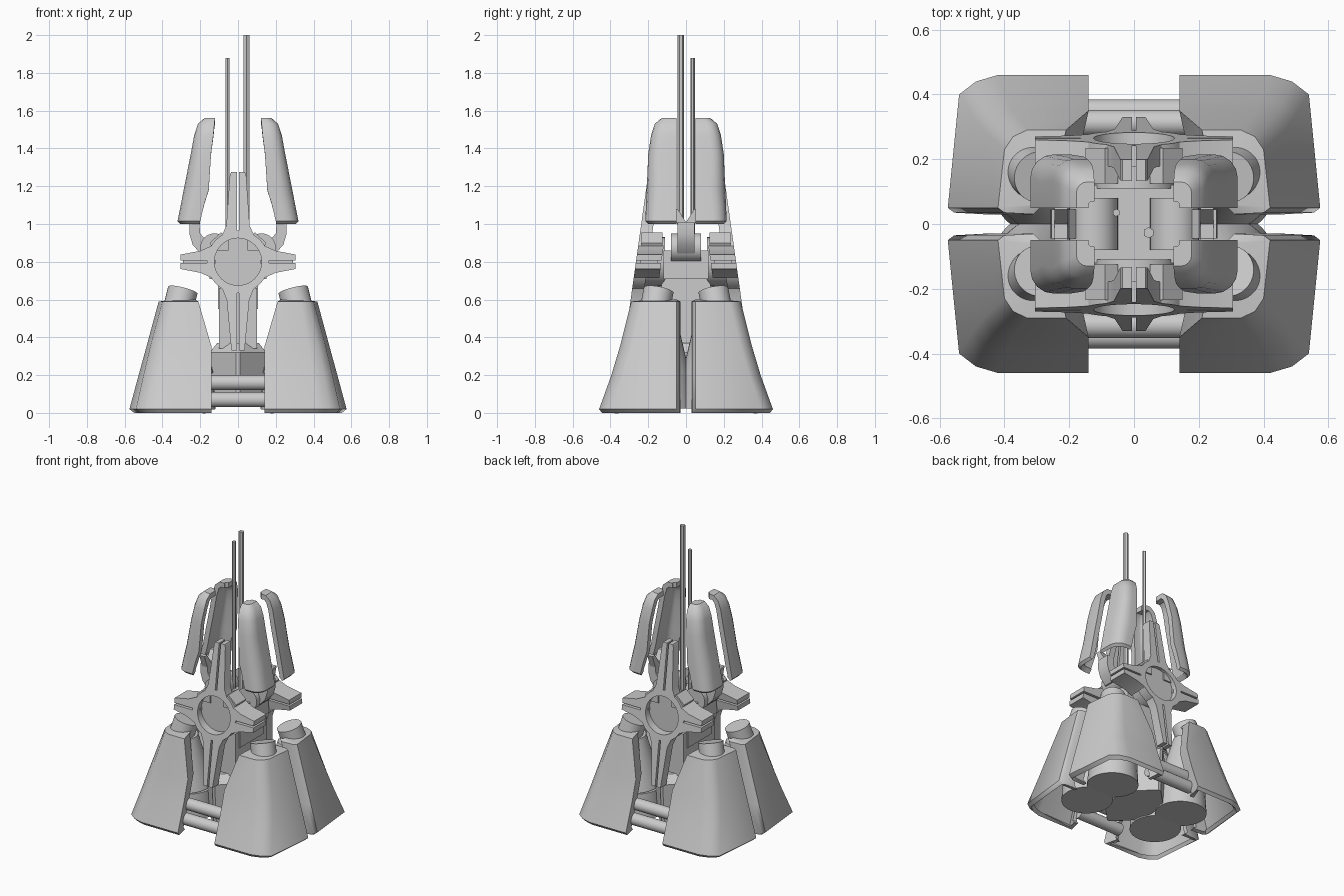
import bpy, bmesh, math
from mathutils import Vector

if "Cube" in bpy.data.objects:
    bpy.data.objects.remove(bpy.data.objects["Cube"])


def finish(name, bm, mirror=(False, False), thick=0, recalc=True, smooth=25):
    if recalc:
        bmesh.ops.recalc_face_normals(bm, faces=bm.faces[:])
    me = bpy.data.meshes.new(name)
    bm.to_mesh(me)
    bm.free()
    ob = bpy.data.objects.new(name, me)
    bpy.context.collection.objects.link(ob)
    if thick:
        m = ob.modifiers.new("thickness", 'SOLIDIFY')
        m.thickness, m.offset, m.use_even_offset = thick, -1, False
    if any(mirror):
        m = ob.modifiers.new("mirror", 'MIRROR')
        m.use_axis = (mirror[0], mirror[1], False)
        m.use_mirror_merge = False
    bpy.ops.object.select_all(action='DESELECT')
    ob.select_set(True)
    bpy.context.view_layer.objects.active = ob
    bpy.ops.object.convert(target='MESH')
    bpy.ops.object.shade_smooth_by_angle(angle=math.radians(smooth))
    return ob


def loft(name, rows, closed=False, **kw):
    """Skin rows of points; closed rows are capped into a solid."""
    bm = bmesh.new()
    vs = [[bm.verts.new(p) for p in r] for r in rows]
    n = len(rows[0])
    for a, b in zip(vs, vs[1:]):
        for i in range(n if closed else n - 1):
            j = (i + 1) % n
            bm.faces.new((a[i], b[i], b[j], a[j]))
    if closed:
        bm.faces.new(vs[0])
        bm.faces.new(vs[-1])
    return finish(name, bm, recalc=closed, **kw)


def prism_y(name, pts, y0, y1, lean=0.0, **kw):
    """Extrude an x-z outline along y, leaning inwards with height."""
    return loft(name, [[(x, y - lean * (z - 0.8), z) for x, z in pts] for y in (y0, y1)],
                closed=True, **kw)


def prism_x(name, pts, x0, x1, **kw):
    return loft(name, [[(x, y, z) for y, z in pts] for x in (x0, x1)], closed=True, **kw)


def box(name, lo, hi, **kw):
    (x0, y0, z0), (x1, y1, z1) = lo, hi
    return prism_y(name, [(x0, z0), (x1, z0), (x1, z1), (x0, z1)], y0, y1, **kw)


def rod(name, p, q, r0, r1=None, n=32, **kw):
    p, q = Vector(p), Vector(q)
    bm = bmesh.new()
    bmesh.ops.create_cone(bm, cap_ends=True, segments=n, radius1=r0,
                          radius2=r0 if r1 is None else r1, depth=(q - p).length)
    rot = (q - p).to_track_quat('Z', 'Y')
    for v in bm.verts:
        v.co = rot @ v.co + (p + q) / 2
    return finish(name, bm, **kw)


XY, X, Y = (True, True), (True, False), (False, True)

# Leg armour: smooth chamfered corner shell with returned inner edges and a small roof
# rows: z, inner x, chamfer start (x, y), chamfer end (x, y), outer x
leg = [(0.0, 0.14, 0.41, 0.445, 0.52, 0.385, 0.55),
       (0.02, 0.14, 0.42, 0.46, 0.54, 0.40, 0.575),
       (0.20, 0.14, 0.395, 0.395, 0.50, 0.335, 0.526),
       (0.35, 0.14, 0.375, 0.35, 0.465, 0.29, 0.485),
       (0.59, 0.21, 0.33, 0.29, 0.40, 0.23, 0.42)]
rows = []
for z, xi, x1, y1, x2, y2, xo in leg:
    rows.append([(xi + 0.02, y1 - 0.09, z), (xi, y1, z), (x1, y1, z),
                 ((x1 + x2) / 2 + 0.008, (y1 + y2) / 2 + 0.01, z),
                 (x2, y2, z), (xo, 0.05, z), (xo - 0.02, 0.035, z), (xo - 0.11, 0.03, z)])
rows.append([(0.23, 0.16, 0.6), (0.23, 0.18, 0.6), (0.27, 0.18, 0.6), (0.29, 0.17, 0.6),
             (0.30, 0.16, 0.6), (0.31, 0.06, 0.6), (0.305, 0.055, 0.6), (0.29, 0.05, 0.6)])
loft("leg_armour", rows, thick=0.028, mirror=XY, smooth=48)

# Legs and feet inside the armour
rod("foot", (0.28, 0.125, 0.02), (0.28, 0.13, 0.20), 0.162, 0.15, mirror=XY)
rod("leg_shank", (0.28, 0.13, 0.20), (0.31, 0.15, 0.54), 0.15, 0.09, mirror=XY)
rod("leg_piston", (0.345, 0.185, 0.44), (0.292, 0.145, 0.65), 0.08, mirror=XY)

# Cross bars between the legs
for z, y in ((0.07, 0.345), (0.16, 0.312)):
    rod("cross_bar", (-0.17, y, z), (0.17, y, z), 0.04, mirror=Y)


# Base block and column
def octagon(x, y, c, z):
    return [(x, y - c, z), (x - c, y, z), (c - x, y, z), (-x, y - c, z),
            (-x, c - y, z), (c - x, -y, z), (x - c, -y, z), (x, c - y, z)]


loft("base_block", [octagon(0.15, 0.25, 0.14, 0.03), octagon(0.15, 0.27, 0.14, 0.32),
                    octagon(0.11, 0.20, 0.10, 0.37)], closed=True)
box("column", (-0.10, -0.17, 0.34), (0.10, 0.17, 0.66))
prism_x("column_head", [(-0.13, 0.55), (0.13, 0.55), (0.13, 0.68), (0.10, 0.72),
                        (-0.10, 0.72), (-0.13, 0.68)], -0.105, 0.105)
box("core", (-0.15, -0.12, 0.71), (0.15, 0.12, 0.86))

# Hub axle, ring and leaning split cross on front and back
rod("hub_axle", (0, 0.11, 0.8), (0, 0.225, 0.8), 0.13, mirror=Y)
LEAN = 0.14
ring = []
for r, y in ((0.125, 0.2), (0.165, 0.2), (0.165, 0.265), (0.125, 0.265)):
    ring.append([(r * math.cos(a), y - LEAN * r * math.sin(a), 0.8 + r * math.sin(a))
                 for a in (i * math.tau / 40 for i in range(40))])
bm = bmesh.new()
vs = [[bm.verts.new(p) for p in r] for r in ring]
for k in range(4):
    for i in range(40):
        j = (i + 1) % 40
        bm.faces.new((vs[k][i], vs[k - 1][i], vs[k - 1][j], vs[k][j]))
finish("hub_ring", bm, mirror=Y)

upper = [(0.006, 0.94), (0.085, 0.94), (0.062, 0.99), (0.043, 1.26), (0.036, 1.275), (0.006, 1.275)]
lower = [(0.006, 0.66), (0.085, 0.66), (0.06, 0.60), (0.035, 0.33), (0.006, 0.33)]
prism_y("cross_upper_arm", upper, 0.20, 0.265, LEAN, mirror=XY)
prism_y("cross_lower_arm", lower, 0.20, 0.265, LEAN, mirror=XY)
for s in (1, -1):
    side = [(0.14, 0.8 + s * 0.006), (0.305, 0.8 + s * 0.006), (0.305, 0.8 + s * 0.038),
            (0.20, 0.8 + s * 0.058), (0.14, 0.8 + s * 0.085)]
    prism_y("cross_side_arm", side, 0.13, 0.265, LEAN, mirror=XY)
box("side_arm_web", (0.12, 0.15, 0.79), (0.29, 0.24, 0.81), mirror=XY)
prism_y("hub_bracket", [(0.05, 0.86), (0.13, 0.86), (0.15, 0.90), (0.09, 0.955), (0.05, 0.93)],
        0.125, 0.235, mirror=XY)

# Shoulder barrels, curved arms and forks carrying the petals
rod("shoulder_barrel", (0.125, -0.08, 0.875), (0.125, 0.08, 0.875), 0.075, mirror=X)
prism_y("petal_arm", [(0.13, 0.83), (0.20, 0.845), (0.24, 0.89), (0.258, 0.95), (0.255, 1.01),
                      (0.205, 1.01), (0.20, 0.95), (0.175, 0.92), (0.13, 0.93)],
        -0.045, 0.045, mirror=X)
prism_x("petal_fork", [(-0.04, 0.98), (0.04, 0.98), (0.075, 1.08), (0.045, 1.08),
                       (0, 1.01), (-0.045, 1.08), (-0.075, 1.08)], 0.205, 0.245, mirror=X)

# Petals: rounded corner shells curving closed at the top
petal = [(1.0, 0.20, 0.305, 0.20), (1.015, 0.20, 0.32, 0.215), (1.10, 0.18, 0.303, 0.212),
         (1.18, 0.155, 0.288, 0.208), (1.37, 0.143, 0.25, 0.2), (1.47, 0.13, 0.232, 0.185),
         (1.53, 0.125, 0.212, 0.165), (1.56, 0.122, 0.178, 0.13), (1.56, 0.122, 0.14, 0.07)]
rows = []
for z, xi, xo, yo in petal:
    c = 0.6 * min(xo - xi, yo - 0.05)
    arc = [(xo - c + c * math.sin(a), yo - c + c * math.cos(a), z)
           for a in (i * math.pi / 8 for i in range(5))]
    rows.append([(xi, yo, z)] + arc + [(xo, 0.05, z)])
loft("petal", rows, thick=0.035, mirror=XY, smooth=35)

# Antennas
rod("tall_antenna", (0.045, -0.027, 0.84), (0.045, -0.027, 2.0), 0.017, n=6)
rod("short_antenna", (-0.055, 0.035, 0.84), (-0.055, 0.035, 1.88), 0.012, n=6)
